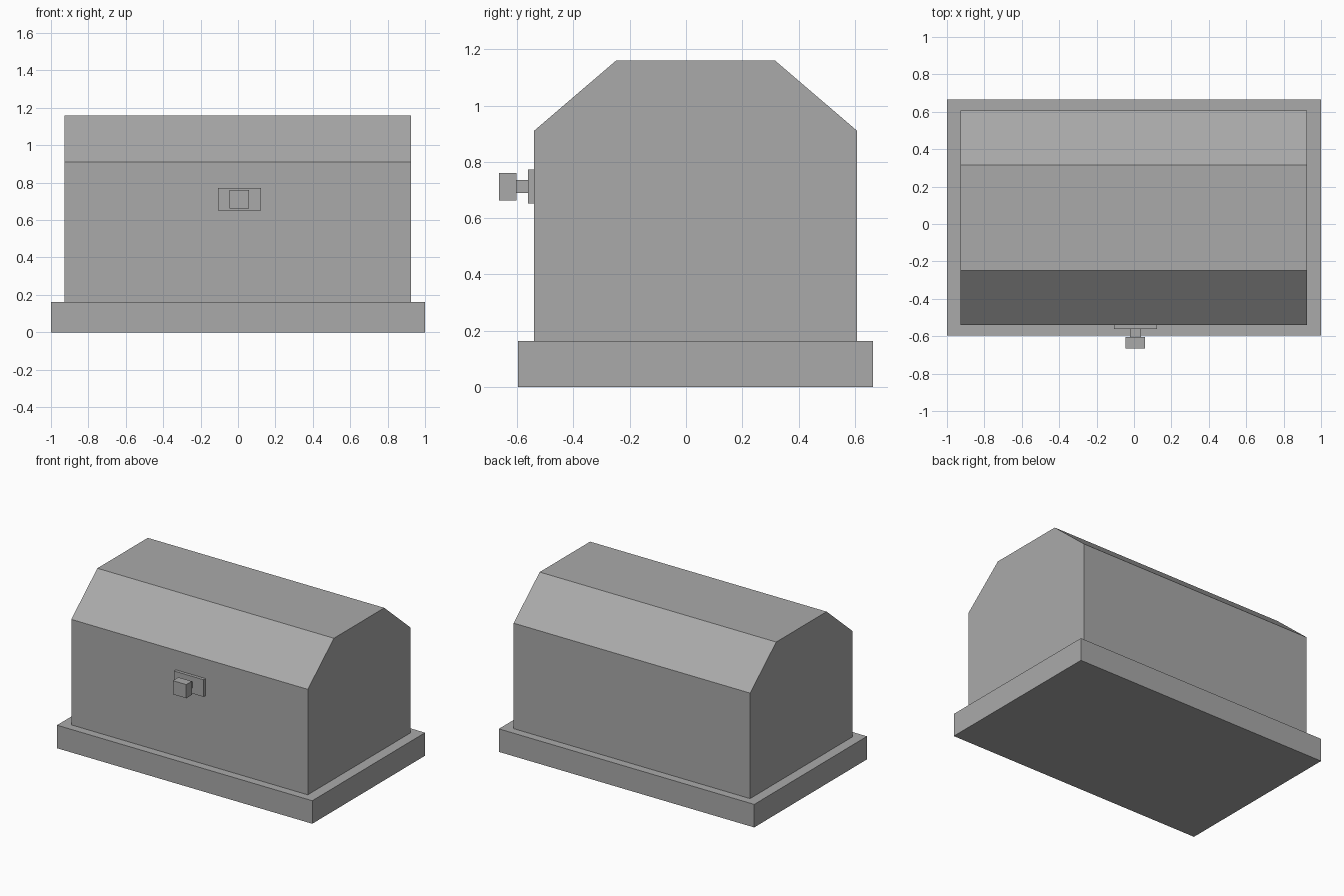
import bpy
import bmesh

cube = bpy.data.objects.get("Cube")
if cube:
    bpy.data.objects.remove(cube, do_unlink=True)

grey = bpy.data.materials.new("plain_grey")
grey.use_nodes = True
grey.diffuse_color = (0.4, 0.4, 0.4, 1)
grey.node_tree.nodes["Principled BSDF"].inputs["Base Color"].default_value = (0.4, 0.4, 0.4, 1)


def extrude_profile(name, profile, x0, x1):
    """Sweep a closed (y, z) outline along x into a flat-faced solid."""
    bm = bmesh.new()
    face = bm.faces.new([bm.verts.new((x0, y, z)) for y, z in profile])
    swept = bmesh.ops.extrude_face_region(bm, geom=[face])["geom"]
    bmesh.ops.translate(bm, vec=(x1 - x0, 0, 0),
                        verts=[g for g in swept if isinstance(g, bmesh.types.BMVert)])
    bmesh.ops.recalc_face_normals(bm, faces=bm.faces)
    mesh = bpy.data.meshes.new(name)
    bm.to_mesh(mesh)
    bm.free()
    mesh.materials.append(grey)
    obj = bpy.data.objects.new(name, mesh)
    bpy.context.collection.objects.link(obj)
    return obj


def box(name, x, y, z):
    return extrude_profile(name, [(y[0], z[0]), (y[1], z[0]), (y[1], z[1]), (y[0], z[1])], *x)


# Plinth under the chest
box("base", (-1, 1), (-0.597, 0.665), (0, 0.163))

# Chest body with a bevelled lid
extrude_profile("chest_body",
                [(-0.54, 0.163), (0.608, 0.163), (0.608, 0.91),
                 (0.316, 1.16), (-0.248, 1.16), (-0.54, 0.91)],
                -0.928, 0.925)

# Latch on the front: plate, stem and knob
box("latch_plate", (-0.108, 0.124), (-0.562, -0.54), (0.651, 0.772))
box("latch_stem", (-0.021, 0.037), (-0.603, -0.562), (0.69, 0.735))
box("latch_knob", (-0.045, 0.06), (-0.665, -0.603), (0.663, 0.76))
